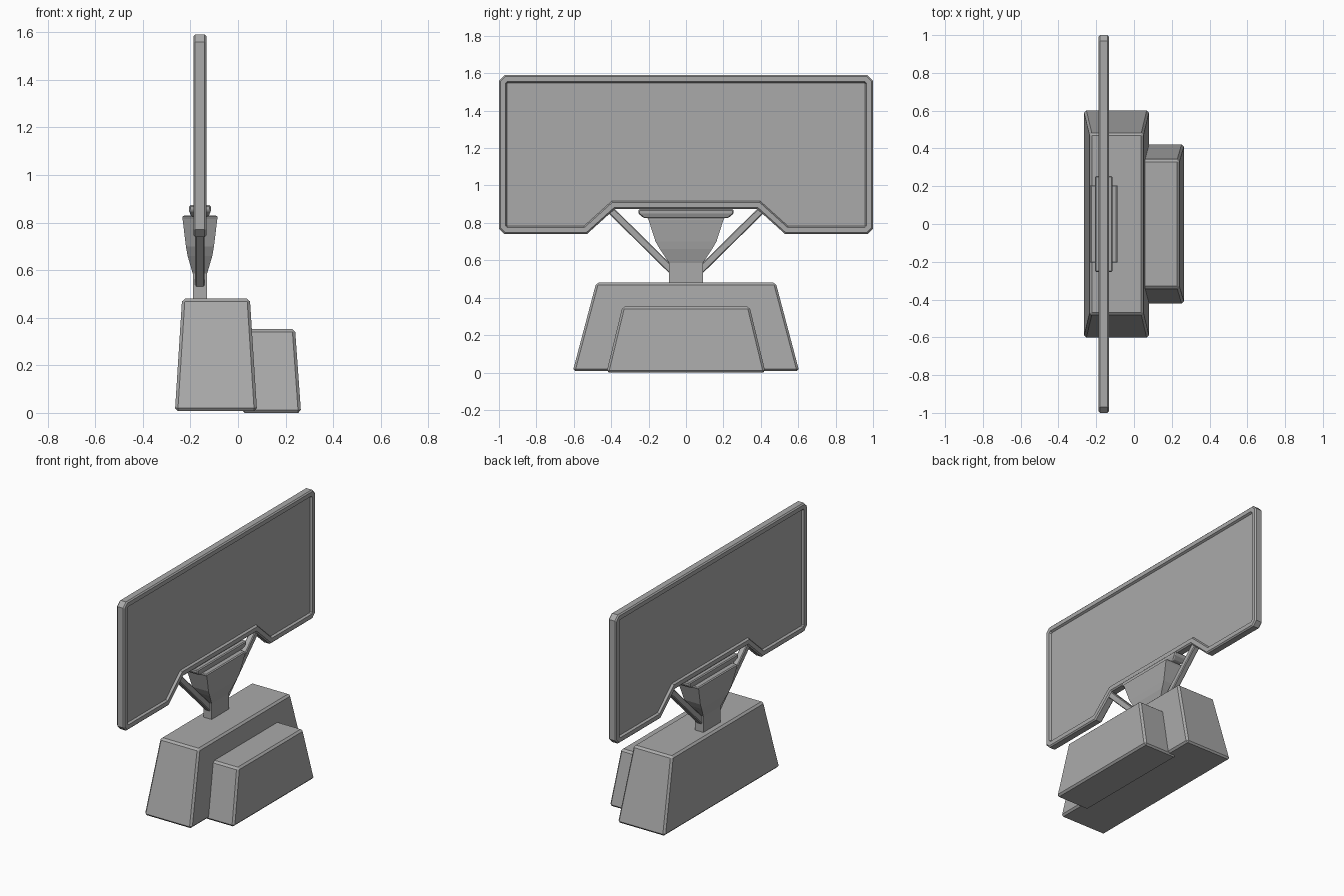
import bpy, bmesh
from math import atan2
from mathutils import Vector, Matrix

cube = bpy.data.objects.get("Cube")
if cube:
    bpy.data.objects.remove(cube)

grey = bpy.data.materials.new("plain grey")
grey.use_nodes = True
grey.diffuse_color = (0.4, 0.4, 0.4, 1)
grey.node_tree.nodes["Principled BSDF"].inputs["Base Color"].default_value = (0.4, 0.4, 0.4, 1)

CX = -0.16  # plane of the sign


def finish(name, bm, bevel=0):
    bmesh.ops.recalc_face_normals(bm, faces=bm.faces)
    mesh = bpy.data.meshes.new(name)
    bm.to_mesh(mesh)
    bm.free()
    mesh.materials.append(grey)
    obj = bpy.data.objects.new(name, mesh)
    bpy.context.collection.objects.link(obj)
    if bevel:
        mod = obj.modifiers.new("Bevel", "BEVEL")
        mod.width = bevel
        mod.segments = 1
        mod.limit_method = "ANGLE"
    return obj


def loft(name, rings, capped=True, bevel=0):
    """Skin a list of equal-length point rings; cap the ends or close the loop."""
    bm = bmesh.new()
    loops = [[bm.verts.new(p) for p in ring] for ring in rings]
    pairs = list(zip(loops, loops[1:]))
    if not capped:
        pairs.append((loops[-1], loops[0]))
    for a, b in pairs:
        for i in range(len(a)):
            j = (i + 1) % len(a)
            bm.faces.new((a[i], a[j], b[j], b[i]))
    if capped:
        bm.faces.new(loops[0])
        bm.faces.new(loops[-1])
    return finish(name, bm, bevel)


def rect(x0, x1, hy, z):
    return [(x0, -hy, z), (x1, -hy, z), (x1, hy, z), (x0, hy, z)]


def inset(points, d):
    """Move every edge of a counter-clockwise outline inward by d."""
    out = []
    for i, p in enumerate(points):
        a = (p - points[i - 1]).normalized()
        b = (points[(i + 1) % len(points)] - p).normalized()
        na, nb = Vector((-a.y, a.x)), Vector((-b.y, b.x))
        out.append(p + (na + nb) * d / (1 + na.dot(nb)))
    return out


# Tapered base and the lower step on its side
loft("base", [rect(-0.265, 0.08, 0.605, 0.008), rect(-0.235, 0.05, 0.48, 0.48)], bevel=0.012)
loft("base_step", [rect(0.015, 0.265, 0.425, 0), rect(0.015, 0.24, 0.34, 0.352)], bevel=0.012)

# Neck and flared head
loft("neck", [rect(CX - 0.03, CX + 0.03, 0.09, 0.47), rect(CX - 0.03, CX + 0.03, 0.09, 0.6)])
profile = [(0.03, 0.09, 0.585), (0.052, 0.14, 0.66), (0.059, 0.163, 0.7),
           (0.073, 0.2, 0.815), (0.073, 0.205, 0.825), (0.066, 0.2, 0.83)]
loft("flared_head", [rect(CX - hx, CX + hx, hy, z) for hx, hy, z in profile])

# Mounting bar under the sign
loft("mounting_bar", [rect(CX - 0.036, CX + 0.036, 0.225, 0.825),
                      rect(CX - 0.046, CX + 0.046, 0.255, 0.85),
                      rect(CX - 0.046, CX + 0.046, 0.255, 0.873)], bevel=0.006)

# Diagonal struts
for side, name in ((-1, "strut_front"), (1, "strut_back")):
    a, b = Vector((CX, side * 0.06, 0.53)), Vector((CX, side * 0.4, 0.865))
    d = b - a
    bm = bmesh.new()
    bmesh.ops.create_cube(bm, size=1)
    bmesh.ops.transform(bm, verts=bm.verts, matrix=Matrix.Translation((a + b) / 2)
                        @ Matrix.Rotation(atan2(d.z, d.y), 4, "X")
                        @ Matrix.Diagonal((0.04, d.length, 0.04, 1)))
    finish(name, bm, 0.005)

# Sign outline in the y-z plane, mirrored about y = 0
half = [(0.38, 0.875), (0.53, 0.74), (0.97, 0.74), (1, 0.77), (1, 1.56), (0.97, 1.59)]
outline = [Vector(p) for p in half] + [Vector((-y, z)) for y, z in reversed(half)]


def ring(d, x):
    return [(CX + x, p.x, p.y) for p in inset(outline, d)]


# Raised frame around the sign, chamfered on both faces
section = [(0.042, 0.014), (0.035, 0.028), (0.008, 0.028), (0, 0.02)]
section += [(d, -x) for d, x in reversed(section)]
loft("sign_frame", [ring(d, x) for d, x in section], capped=False)

# Recessed panel
loft("sign_panel", [ring(0.038, -0.014), ring(0.038, 0.014)])
